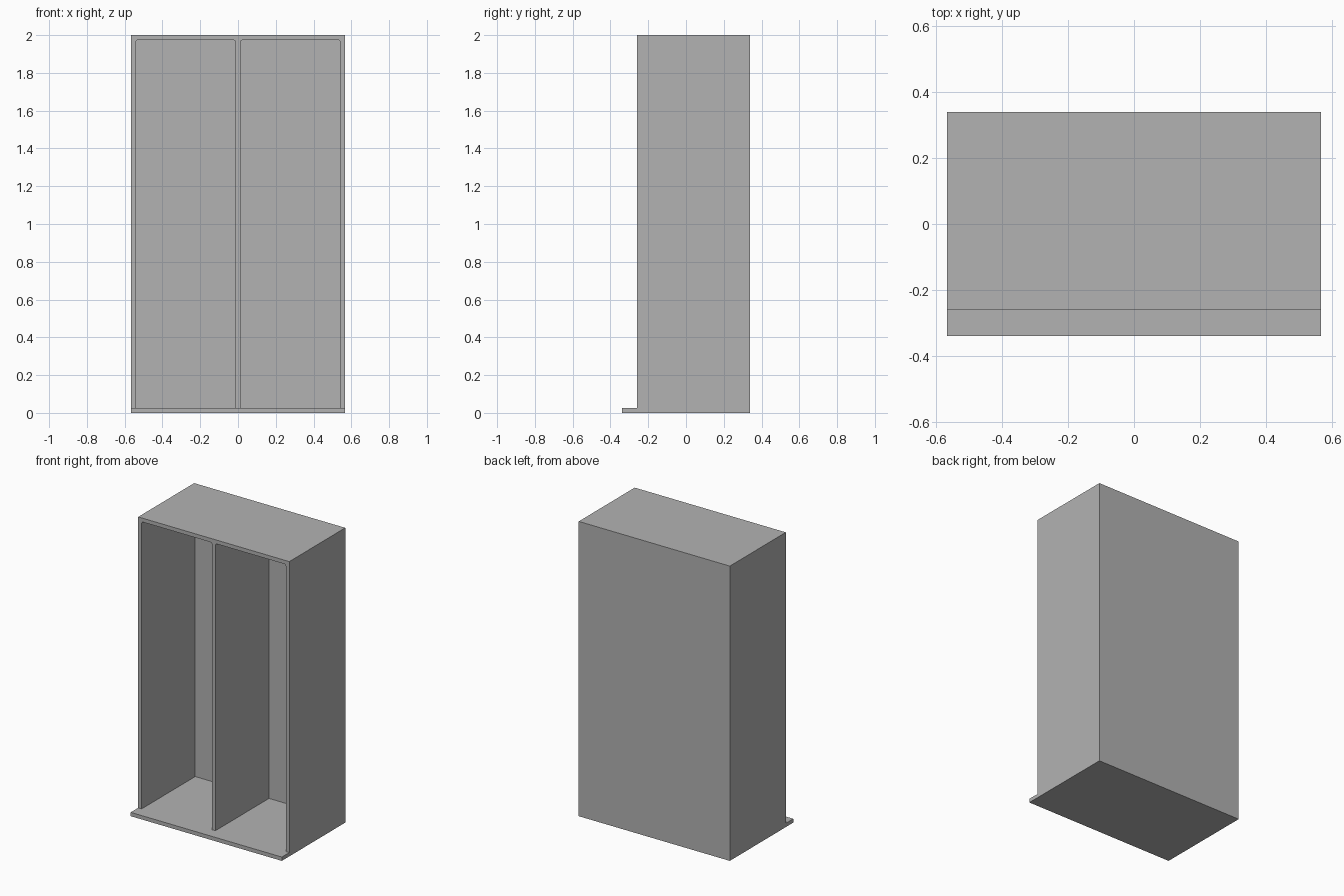
import bpy, bmesh, math

cube = bpy.data.objects.get("Cube")
if cube:
    bpy.data.objects.remove(cube, do_unlink=True)

GREY = (0.448, 0.448, 0.448, 1)
mat = bpy.data.materials.new("plain grey")
mat.use_nodes = True
mat.diffuse_color = GREY
mat.node_tree.nodes["Principled BSDF"].inputs["Base Color"].default_value = GREY

HALF_W, HEIGHT, BOARD = 0.567, 2.0, 0.026
FRONT, BACK, LIP = -0.26, 0.34, -0.34
INNER_BACK = BACK - BOARD
RADIUS = 0.012


def extrude_profile(name, points, y0, y1):
    """Extrude an x-z outline from y0 back to y1."""
    bm = bmesh.new()
    face = bm.faces.new([bm.verts.new((x, y0, z)) for x, z in points])
    out = bmesh.ops.extrude_face_region(bm, geom=[face])
    moved = [v for v in out["geom"] if isinstance(v, bmesh.types.BMVert)]
    bmesh.ops.translate(bm, verts=moved, vec=(0, y1 - y0, 0))
    bmesh.ops.recalc_face_normals(bm, faces=bm.faces)
    mesh = bpy.data.meshes.new(name)
    bm.to_mesh(mesh)
    bm.free()
    mesh.materials.append(mat)
    obj = bpy.data.objects.new(name, mesh)
    bpy.context.collection.objects.link(obj)
    return obj


def rect(x, z0, z1):
    return [(-x, z0), (x, z0), (x, z1), (-x, z1)]


def opening(x_right, x_left):
    """Path up, across and down one opening, with rounded top corners."""
    top = HEIGHT - BOARD - RADIUS
    path = [(x_right, BOARD)]
    for cx, start in ((x_right - RADIUS, 0), (x_left + RADIUS, 90)):
        for i in range(5):
            a = math.radians(start + i * 22.5)
            path.append((cx + RADIUS * math.cos(a), top + RADIUS * math.sin(a)))
    return path + [(x_left, BOARD)]


# Side walls, centre divider and top as one comb-shaped frame
inner, mid = HALF_W - BOARD, BOARD / 2
outline = [(-HALF_W, BOARD), (-HALF_W, HEIGHT), (HALF_W, HEIGHT), (HALF_W, BOARD)]
outline += opening(inner, mid) + opening(-mid, -inner)
extrude_profile("cabinet_frame", outline, FRONT, INNER_BACK)

# Closed rear wall
extrude_profile("back_panel", rect(HALF_W, BOARD, HEIGHT), INNER_BACK, BACK)

# Floor board reaching out in front as a lip
extrude_profile("base_board", rect(HALF_W, 0, BOARD), LIP, BACK)
